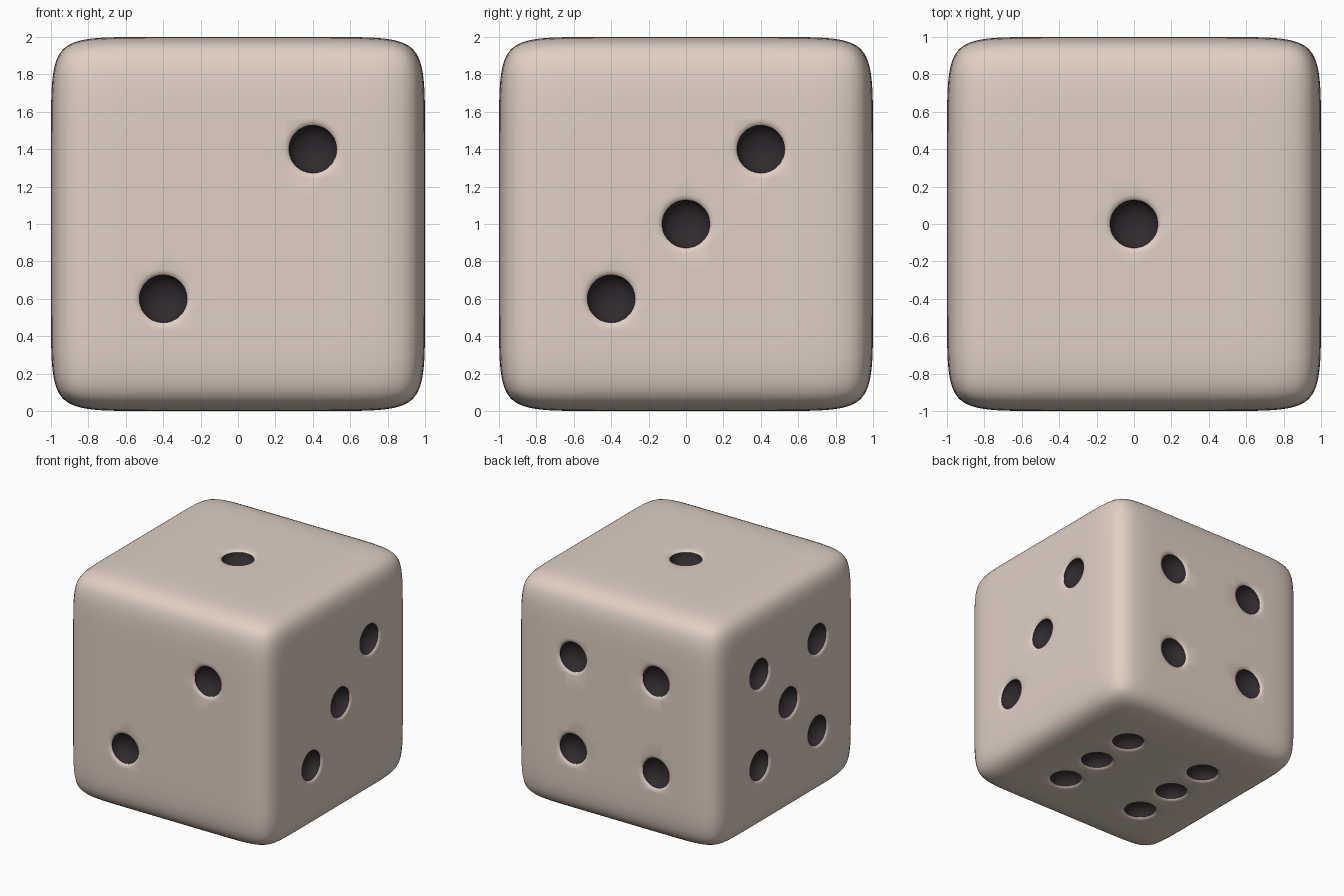
import bpy, bmesh, math
from mathutils import Vector, Matrix

if "Cube" in bpy.data.objects:
    bpy.data.objects.remove(bpy.data.objects["Cube"])


def material(name, color):
    m = bpy.data.materials.new(name)
    m.diffuse_color = color
    m.use_nodes = True
    m.node_tree.nodes["Principled BSDF"].inputs["Base Color"].default_value = m.diffuse_color
    return m


mats = [material("ivory", (0.75, 0.63, 0.55, 1)),
        material("dark_spot", (0.03, 0.023, 0.027, 1))]


def add_object(name, bm):
    me = bpy.data.meshes.new(name)
    bmesh.ops.recalc_face_normals(bm, faces=bm.faces)
    bm.to_mesh(me)
    bm.free()
    for m in mats:
        me.materials.append(m)
    ob = bpy.data.objects.new(name, me)
    bpy.context.collection.objects.link(ob)
    return ob


# Body: cube with support loops at +-0.61, softened by subdivision
LOOP = 0.61
bm = bmesh.new()
bmesh.ops.create_cube(bm, size=2)
bmesh.ops.subdivide_edges(bm, edges=bm.edges[:], cuts=2, use_grid_fill=True)
for v in bm.verts:
    v.co = [math.copysign(LOOP, c) if abs(c) < 0.9 else c for c in v.co]
    v.co.z += 1
for f in bm.faces:
    f.smooth = True
body = add_object("die_body", bm)
sub = body.modifiers.new("soft_edges", 'SUBSURF')
sub.levels = sub.render_levels = 3

# Spot cutter profile (radius, height): rounded lip, then a shallow bowl
SEG = 48
lip = [(0.175, 0.08), (0.160, 0.0005), (0.146, -0.003), (0.135, -0.008), (0.128, -0.015)]
bowl = [(0.128 * math.cos(t), -0.015 - 0.085 * math.sin(t))
        for t in (math.pi / 2 * i / 8 for i in range(1, 8))]


def add_spot(bm, centre, normal):
    mat = Matrix.Translation(centre) @ normal.to_track_quat('Z', 'Y').to_matrix().to_4x4()
    rings = [[bm.verts.new(mat @ Vector((r * math.cos(2 * math.pi * k / SEG),
                                         r * math.sin(2 * math.pi * k / SEG), h)))
              for k in range(SEG)] for r, h in lip + bowl]
    bm.faces.new(rings[0])
    for i in range(len(rings) - 1):
        a, b = rings[i], rings[i + 1]
        for k in range(SEG):
            n = (k + 1) % SEG
            f = bm.faces.new((a[k], a[n], b[n], b[k]))
            f.material_index = 1 if i >= len(lip) - 1 else 0
            f.smooth = True
    tip = bm.verts.new(mat @ Vector((0, 0, -0.1)))
    for k in range(SEG):
        f = bm.faces.new((rings[-1][k], rings[-1][(k + 1) % SEG], tip))
        f.material_index = 1
        f.smooth = True


# Spot layout: normal, face axes u and v, spot positions in steps of 0.4
X, Y, Z = Vector((1, 0, 0)), Vector((0, 1, 0)), Vector((0, 0, 1))
corners = [(-1, -1), (-1, 1), (1, -1), (1, 1)]
diagonal = [(-1, -1), (1, 1)]
faces = [(Z, X, Y, [(0, 0)]),
         (-Y, X, Z, diagonal),
         (X, Y, Z, diagonal + [(0, 0)]),
         (Y, X, Z, corners),
         (-X, Y, Z, corners + [(0, 0)]),
         (-Z, X, Y, corners + [(-1, 0), (1, 0)])]
bm = bmesh.new()
for n, u, v, spots in faces:
    for a, b in spots:
        add_spot(bm, Z + n + 0.4 * (a * u + b * v), n)
cutter = add_object("spot_cutter", bm)
cutter.hide_render = True

# Carve the spots, then shade smooth with sharp spot rims
cut = body.modifiers.new("spots", 'BOOLEAN')
cut.operation = 'DIFFERENCE'
cut.solver = 'EXACT'
cut.object = cutter
bpy.context.view_layer.objects.active = body
body.select_set(True)
for name in ("soft_edges", "spots"):
    bpy.ops.object.modifier_apply(modifier=name)
bpy.data.objects.remove(cutter)
bpy.ops.object.shade_smooth_by_angle(angle=math.radians(35))
